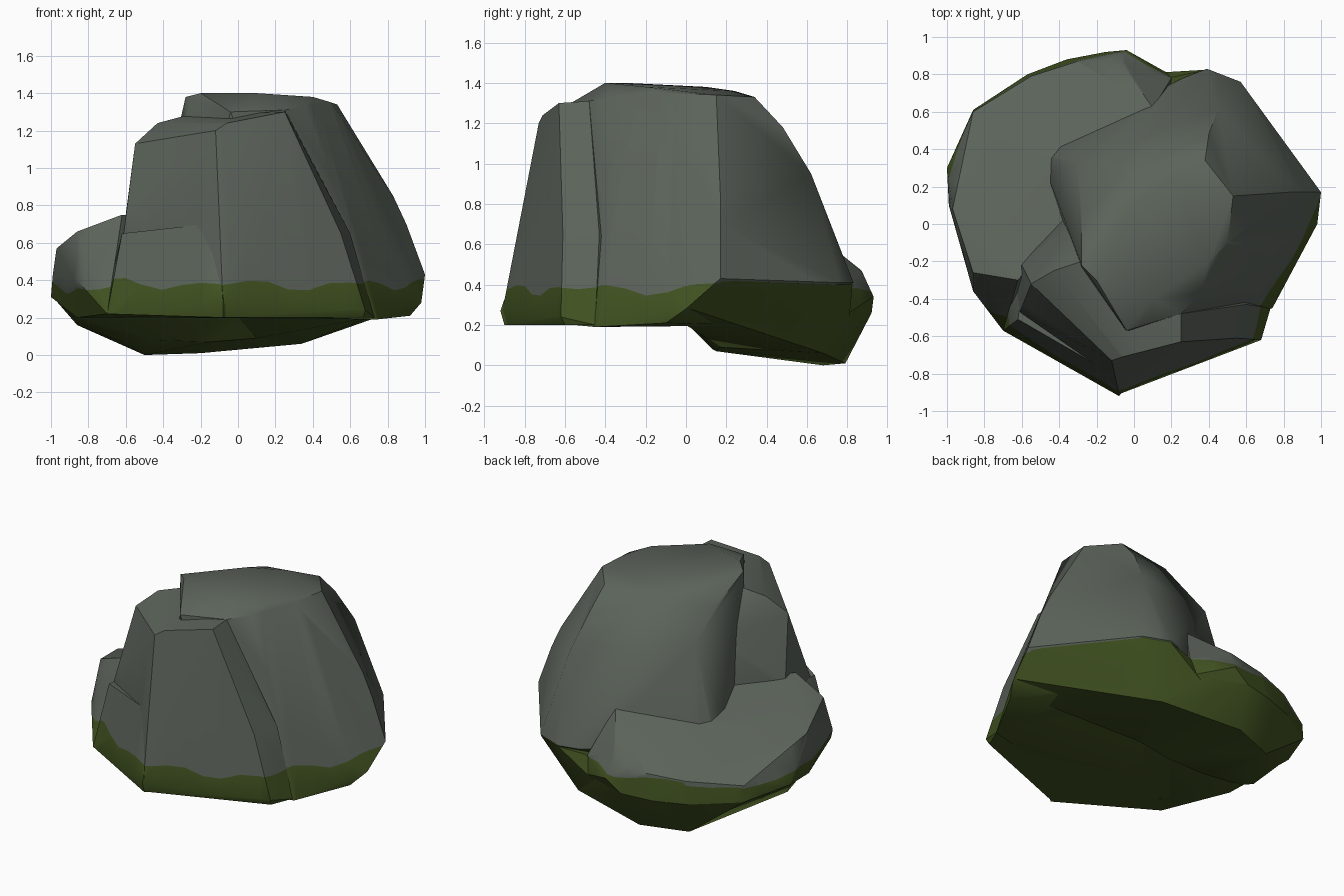
import bpy, bmesh, math


def material(name, rgb):
    m = bpy.data.materials.new(name)
    m.diffuse_color = (*rgb, 1)
    return m


STONE = material("grey stone", (0.105, 0.125, 0.102))
MOSS = material("green moss", (0.053, 0.085, 0.015))


def wave(a):
    return (0.02 * math.sin(7 * a) + 0.016 * math.sin(13 * a + 1) - 0.01
            + 0.035 * max(0, math.sin(a)))


def rock(name, pts, h, sectors=22):
    """Convex chunk of stone, mossy below a wavy line near height h."""
    bm = bmesh.new()
    for p in pts:
        bm.verts.new(p)
    bmesh.ops.convex_hull(bm, input=bm.verts[:])
    loose = [v for v in bm.verts if not v.link_faces]
    bmesh.ops.delete(bm, geom=loose, context='VERTS')
    bmesh.ops.dissolve_limit(bm, angle_limit=0.02, verts=bm.verts[:], edges=bm.edges[:])

    def cut(no, co, faces):
        geom = set(faces)
        for f in faces:
            geom.update(f.edges)
            geom.update(f.verts)
        bmesh.ops.bisect_plane(bm, geom=list(geom), dist=1e-5, plane_co=co, plane_no=no)

    # upright cuts through the faces that the moss line crosses
    for i in range(sectors):
        a = math.pi * (i + 0.37) / sectors
        band = [f for f in bm.faces
                if min(v.co.z for v in f.verts) < h < max(v.co.z for v in f.verts)]
        if band:
            cut((math.sin(a), -math.cos(a), 0), (0, 0, 0), band)
    # level moss line, coloured by height
    cut((0, 0, 1), (0, 0, h), bm.faces[:])
    for f in bm.faces:
        f.material_index = 1 if f.calc_center_median().z < h else 0
    # slide the line along its upright edges so that it waves
    moves = []
    for v in bm.verts:
        if abs(v.co.z - h) > 1e-4:
            continue
        d = wave(math.atan2(v.co.y, v.co.x))
        for e in v.link_edges:
            o = e.other_vert(v)
            dz = o.co.z - h
            if abs(dz) > 1e-3 and dz * d > 0:
                moves.append((v, v.co.lerp(o.co, min(0.8, d / dz))))
                break
    for v, co in moves:
        v.co = co
    bmesh.ops.recalc_face_normals(bm, faces=bm.faces[:])
    me = bpy.data.meshes.new(name)
    bm.to_mesh(me)
    bm.free()
    ob = bpy.data.objects.new(name, me)
    me.materials.append(STONE)
    me.materials.append(MOSS)
    bpy.context.collection.objects.link(ob)
    bpy.ops.object.select_all(action='DESELECT')
    ob.select_set(True)
    bpy.context.view_layer.objects.active = ob
    bpy.ops.object.shade_smooth_by_angle(angle=math.radians(34))
    return ob


# tall main boulder: crown, shoulders, foot
rock("main_boulder", [
    (-.28, -.22, 1.38), (-.2, -.3, 1.4), (-.04, -.57, 1.30), (.1, -.4, 1.4),
    (.4, -.2, 1.38), (.36, -.37, 1.33), (.5, -.1, 1.35), (.53, .15, 1.34),
    (.25, -.48, 1.31), (.2, .24, 1.36), (.38, .34, 1.33), (0, .1, 1.38), (0, .3, 1.31),
    (-.28, .08, 1.25), (-.3, .33, 1.1),
    (.83, .17, .85), (.9, .17, .7), (.4, .48, 1.18), (.45, .62, .95), (.45, .76, .57),
    (.61, -.4, .65), (.1, .61, .66),
    (-.5, .36, .42), (-.4, .08, .42), (-.42, .44, .45), (.1, .62, .45), (.26, .78, .40),
    (.39, .83, .41), (.57, .76, .41), (1, .17, .43), (.98, 0, .28), (.92, -.1, .21),
    (.74, -.45, .19), (.4, -.55, .2), (-.3, -.3, .2), (-.3, .3, .2), (.3, .55, .2),
    (.62, .3, .2)], .39)

# lower front block with the flat front panel and left shoulder
rock("front_block", [
    (-.12, -.73, 1.20), (-.06, -.71, 1.24), (.25, -.63, 1.30), (.25, -.48, 1.31),
    (-.28, -.2, 1.28), (-.43, -.25, 1.24), (-.55, -.32, 1.13), (-.28, .04, 1.0),
    (-.13, -.80, .72), (.55, -.61, .65), (.6, -.43, .65), (.68, -.62, .24),
    (.67, -.6, .2), (.73, -.45, .2), (-.61, -.47, .66), (-.61, -.2, .66),
    (-.4, .08, .45), (-.66, -.36, .3), (-.08, -.91, .27), (-.08, -.89, .2),
    (-.62, -.4, .2), (-.3, 0, .2), (.3, 0, .2)], .385)

# jutting slab low on the front left
rock("front_left_slab", [
    (-.7, -.57, .22), (-.7, -.38, .32), (-.62, -.51, .65), (-.6, -.36, .65),
    (-.1, -.79, .64), (-.17, -.77, .70), (-.08, -.92, .27), (-.08, -.9, .2),
    (.1, -.7, .2), (-.3, -.3, .2), (-.6, -.36, .2), (-.2, -.5, .65)], .39)

# ledge at the back left, sloping down toward the back
rock("ledge_boulder", [
    (.1, .62, .67), (-.07, .87, .47), (-.62, -.3, .75), (-.86, -.26, .66),
    (-.97, .08, .57), (-.86, .6, .38), (-.55, .79, .40), (-.3, .87, .42),
    (-1, .3, .31), (-.99, .1, .43), (-.86, -.36, .4), (-.70, -.57, .22),
    (-.86, .61, .27), (-.57, .8, .25), (-.36, .88, .25), (-.15, .92, .26),
    (-.04, .93, .34), (.2, .78, .38), (.21, .79, .25), (-.86, -.1, .2),
    (-.6, -.4, .2), (-.1, .1, .2), (.2, .6, .2), (-.82, .4, .2)], .36)

# foot under the ledge, resting on the ground
rock("ledge_foot", [
    (-.99, .28, .31), (-.86, .61, .27), (-.57, .8, .25), (-.36, .88, .25),
    (-.15, .92, .26), (.21, .79, .25), (-.86, .13, .16), (-.86, .0, .21),
    (-.5, .68, 0), (-.2, .79, .01), (-.62, .28, .07), (.34, .68, .06),
    (-.15, .15, .07), (-.45, .13, .08), (.1, .17, .09), (0, .03, .2),
    (-.5, .03, .2), (.5, .3, .2)], .6)

# sloping underside that joins the foot to the main boulder
rock("underside", [
    (.39, .825, .40), (.57, .755, .40), (.99, .17, .42), (.97, .02, .28),
    (.21, .785, .38), (.34, .68, .06), (.58, .5, .19), (.1, .17, .09),
    (-.2, .79, .01), (0, .03, .2), (.7, 0, .2)], .6)
